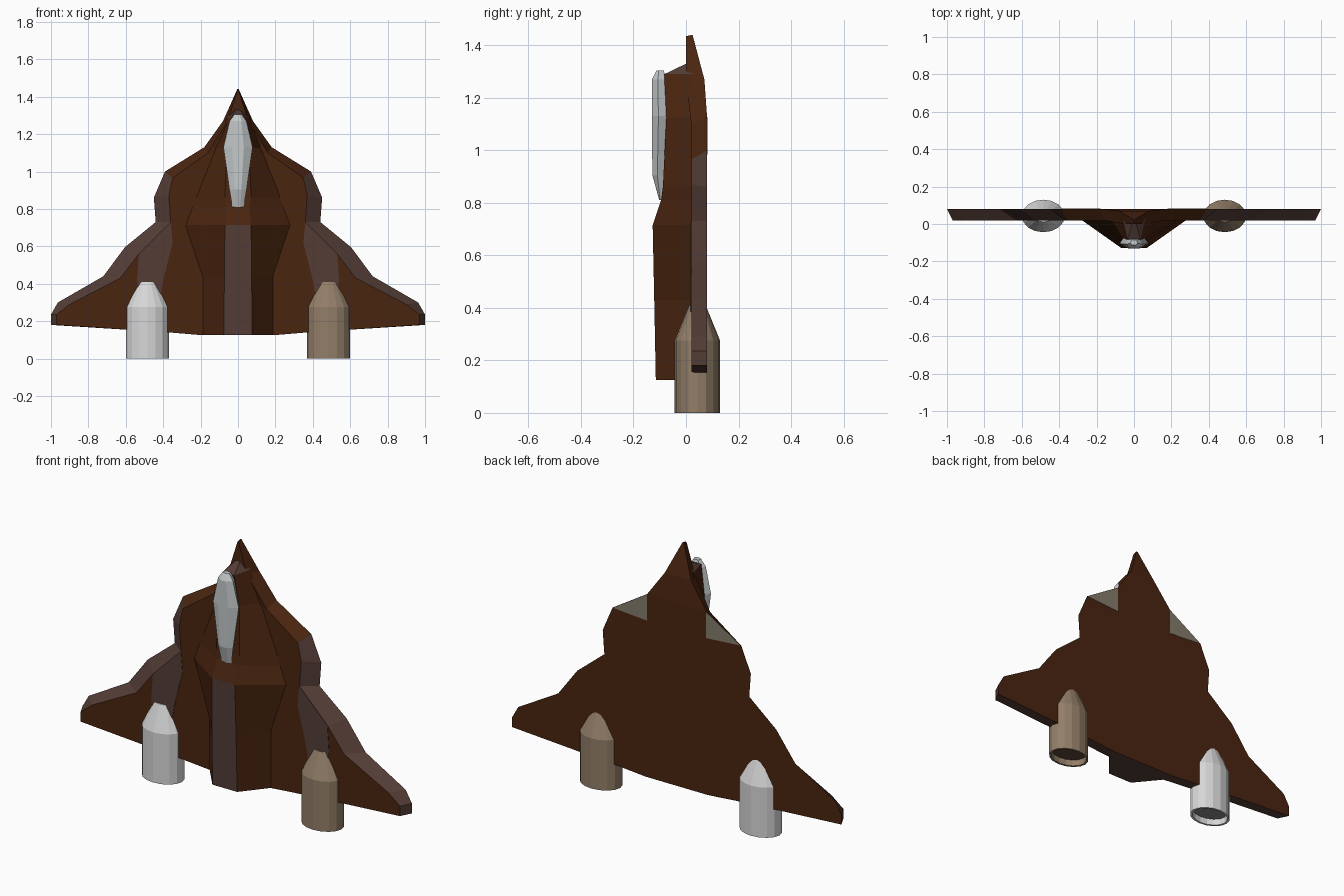
import bpy, bmesh, math

if "Cube" in bpy.data.objects:
    bpy.data.objects.remove(bpy.data.objects["Cube"])


def material(name, r, g, b):
    m = bpy.data.materials.new(name)
    m.diffuse_color = (r, g, b, 1)
    m.use_nodes = True
    m.node_tree.nodes["Principled BSDF"].inputs["Base Color"].default_value = m.diffuse_color
    return m


BROWN = material("hull brown", 0.068, 0.018, 0.005)
GREY_BROWN = material("edge grey brown", 0.088, 0.046, 0.037)
WHITE = material("engine white", 0.68, 0.68, 0.69)
BEIGE = material("engine beige", 0.29, 0.21, 0.14)
GLASS = material("canopy silver", 0.56, 0.59, 0.60)
PATCH = material("patch grey beige", 0.23, 0.20, 0.15)
NOZZLE_GREY = material("nozzle grey", 0.25, 0.25, 0.25)
NOZZLE_BROWN = material("nozzle brown", 0.10, 0.06, 0.04)


def finish(name, bm, mats, rule=None):
    bmesh.ops.remove_doubles(bm, verts=bm.verts, dist=1e-5)
    bmesh.ops.dissolve_degenerate(bm, edges=bm.edges, dist=1e-5)
    bmesh.ops.recalc_face_normals(bm, faces=bm.faces)
    bm.normal_update()
    if rule:
        for f in bm.faces:
            f.material_index = rule(f.normal, f.calc_center_median())
    me = bpy.data.meshes.new(name)
    bm.to_mesh(me)
    bm.free()
    for m in mats:
        me.materials.append(m)
    ob = bpy.data.objects.new(name, me)
    bpy.context.collection.objects.link(ob)
    return ob


def loft(name, rings, mats, rule=None):
    """Skin closed rings of equal length and cap both ends."""
    bm = bmesh.new()
    vs = [[bm.verts.new(p) for p in r] for r in rings]
    n = len(rings[0])
    for a, b in zip(vs, vs[1:]):
        for i in range(n):
            j = (i + 1) % n
            bm.faces.new((a[i], a[j], b[j], b[i]))
    bm.faces.new(vs[0])
    bm.faces.new(vs[-1])
    return finish(name, bm, mats, rule)


def plate(name, pts, y, thick, mat):
    """Thin panel from an x,z outline."""
    return loft(name, [[(x, y, z) for x, z in pts],
                       [(x, y + thick, z) for x, z in pts]], [mat])


# Delta wing: each station is back x, z, y and front x, z, y
stations = [
    (0.004, 1.44, 0.025, 0.003, 1.435, 0.0),
    (0.08, 1.27, 0.07, 0.055, 1.27, 0.0),
    (0.18, 1.13, 0.08, 0.16, 1.10, 0.02),
    (0.39, 1.00, 0.08, 0.35, 0.965, 0.02),
    (0.45, 0.86, 0.08, 0.37, 0.87, 0.02),
    (0.44, 0.73, 0.08, 0.36, 0.73, 0.02),
    (0.605, 0.595, 0.08, 0.53, 0.56, 0.02),
    (0.72, 0.44, 0.08, 0.63, 0.43, 0.02),
    (0.963, 0.30, 0.08, 0.90, 0.29, 0.02),
    (1.0, 0.235, 0.08, 0.97, 0.235, 0.02),
    (1.0, 0.18, 0.08, 0.97, 0.18, 0.02),
    (0.37, 0.14, 0.08, 0.37, 0.14, 0.02),
    (0.19, 0.125, 0.08, 0.19, 0.125, 0.02),
]
wing_rings = [[(-bx, by, bz), (bx, by, bz), (fx, fy, fz), (-fx, fy, fz)]
              for bx, bz, by, fx, fz, fy in stations]


def wing_rule(n, c):
    flat = abs(n.y) > 0.95
    return 1 if not flat and c.z < 0.95 else 0


loft("delta_wing", wing_rings, [BROWN, GREY_BROWN], wing_rule)

# Faceted fuselage: z, front half width, front y, base half width
hull = [
    (1.33, 0.012, 0.0, 0.02),
    (1.29, 0.035, -0.083, 0.06),
    (1.125, 0.06, -0.075, 0.125),
    (0.86, 0.07, -0.088, 0.23),
    (0.81, 0.06, -0.095, 0.25),
    (0.715, 0.07, -0.127, 0.285),
    (0.43, 0.073, -0.121, 0.19),
    (0.125, 0.075, -0.115, 0.19),
]
hull_rings = [[(-b, 0.025, z), (-w, y, z), (w, y, z), (b, 0.025, z)]
              for z, w, y, b in hull]


def hull_rule(n, c):
    front_strip = n.y < -0.95 and c.z < 0.7 and abs(c.x) < 0.02
    return 1 if front_strip or c.z > 1.28 or n.z < -0.95 else 0


loft("fuselage", hull_rings, [BROWN, GREY_BROWN], hull_rule)

# Canopy: z, half width, front y, back y
canopy = [
    (1.305, 0.02, -0.112, -0.085),
    (1.27, 0.045, -0.13, -0.075),
    (1.13, 0.078, -0.13, -0.07),
    (0.905, 0.046, -0.128, -0.08),
    (0.81, 0.03, -0.102, -0.085),
]
loft("canopy", [[(-0.7 * w, b, z), (-w, (f + b) / 2 - 0.005, z), (-0.4 * w, f, z),
                 (0.4 * w, f, z), (w, (f + b) / 2 - 0.005, z), (0.7 * w, b, z)]
                for z, w, f, b in canopy], [GLASS])

# Engines: oval pods with tapered tops and recessed nozzles
profile = [(0.05, 0.032, 0.41), (0.115, 0.087, 0.275), (0.115, 0.087, 0.0),
           (0.102, 0.076, 0.0), (0.102, 0.076, 0.035)]
SIDES = 16


def oval(cx, rx, ry, z):
    return [(cx + rx * math.cos(2 * math.pi * i / SIDES),
             0.043 + ry * math.sin(2 * math.pi * i / SIDES), z) for i in range(SIDES)]


for side, label, mat, inner in ((-1, "left", WHITE, NOZZLE_GREY),
                                (1, "right", BEIGE, NOZZLE_BROWN)):
    loft(label + "_engine", [oval(side * 0.485, *p) for p in profile], [mat, inner],
         lambda n, c: 1 if n.z < -0.9 and c.z > 0.02 else 0)

    # Grey panel on the wing front and pale triangle on the back
    panel = [(0.36, 0.73), (0.53, 0.56), (0.54, 0.42), (0.52, 0.30), (0.42, 0.30),
             (0.40, 0.42), (0.35, 0.62)]
    plate(label + "_wing_panel", [(side * x, z) for x, z in panel], 0.018, 0.004, GREY_BROWN)
    patch = [(0.18, 1.127), (0.388, 1.0), (0.18, 0.985)]
    plate(label + "_back_patch", [(side * x, z) for x, z in patch], 0.078, 0.004, PATCH)
